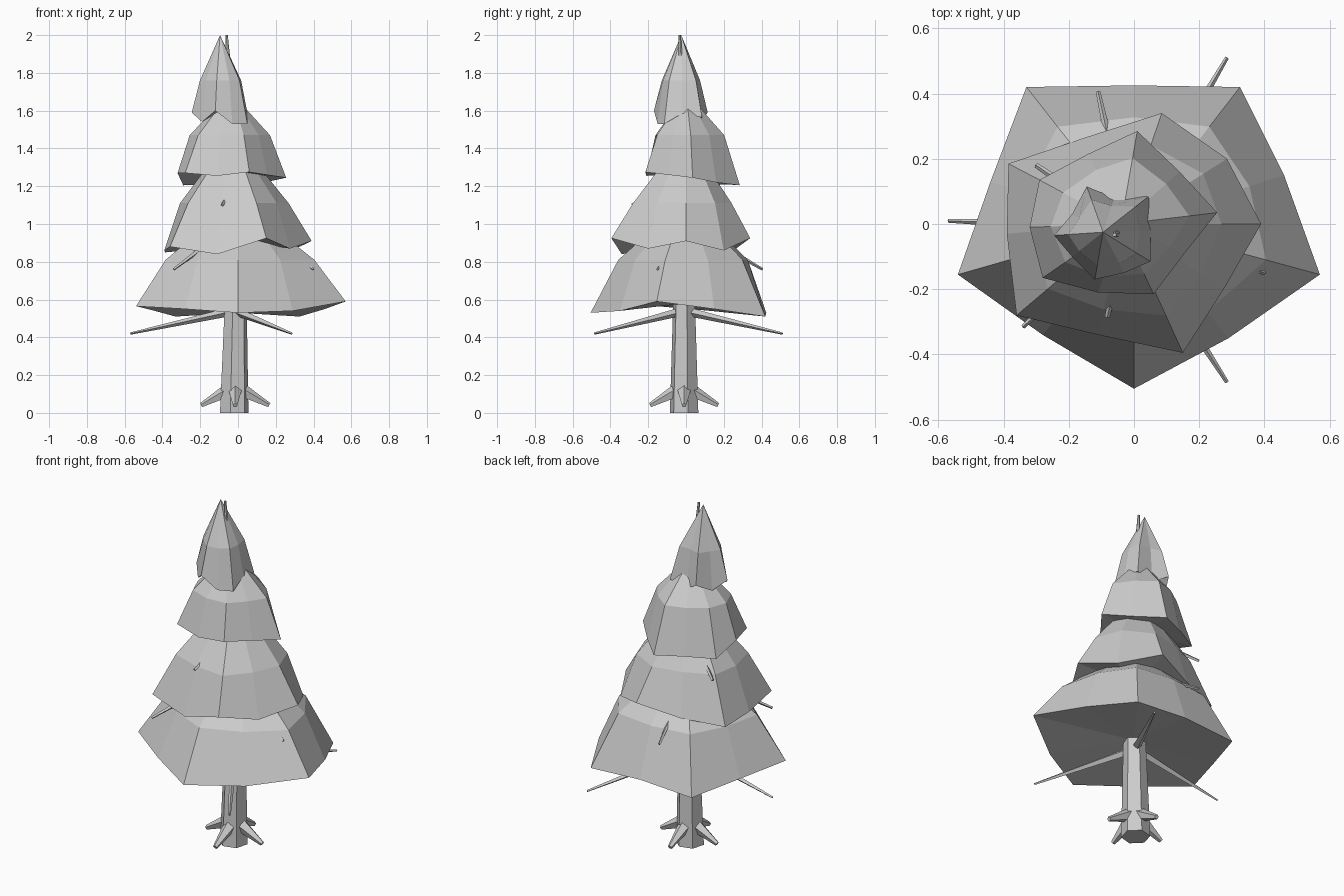
import bpy, bmesh, math
from mathutils import Vector, Matrix

cube = bpy.data.objects.get("Cube")
if cube:
    bpy.data.objects.remove(cube, do_unlink=True)

GREY = (0.6, 0.6, 0.6, 1.0)
mat = bpy.data.materials.new("plain grey")
mat.use_nodes = True
mat.diffuse_color = GREY
mat.node_tree.nodes["Principled BSDF"].inputs["Base Color"].default_value = GREY


def finish(name, bm):
    bmesh.ops.recalc_face_normals(bm, faces=bm.faces)
    mesh = bpy.data.meshes.new(name)
    bm.to_mesh(mesh)
    bm.free()
    mesh.materials.append(mat)
    obj = bpy.data.objects.new(name, mesh)
    bpy.context.collection.objects.link(obj)
    return obj


def skin(bm, lower, upper):
    n = len(lower)
    for i in range(n):
        j = (i + 1) % n
        bm.faces.new((lower[i], lower[j], upper[j], upper[i]))


def fan(bm, ring, tip):
    for i in range(len(ring)):
        bm.faces.new((ring[i], ring[(i + 1) % len(ring)], tip))


def tier(name, rim, apex, shoulder_z, under_z):
    """Ragged skirt: alternating corner and edge points, a bulging shoulder, a tip."""
    bm = bmesh.new()
    ax, ay, az = apex
    edge = [bm.verts.new(p) for p in rim]
    shoulder = []
    for i, (x, y, z) in enumerate(rim):
        k = 0.71 if i % 2 == 0 else 0.77
        shoulder.append(bm.verts.new((ax + (x - ax) * k, ay + (y - ay) * k, shoulder_z)))
    skin(bm, edge, shoulder)
    fan(bm, shoulder, bm.verts.new(apex))
    fan(bm, edge, bm.verts.new((ax, ay, under_z)))
    finish(name, bm)


def spike(name, start, end, r0, r1, sides=4):
    """Tapered stick between two points."""
    a, b = Vector(start), Vector(end)
    bm = bmesh.new()
    turn = (b - a).to_track_quat('Z', 'Y').to_matrix().to_4x4()
    bmesh.ops.create_cone(bm, cap_ends=True, segments=sides, radius1=r0, radius2=r1,
                          depth=(b - a).length,
                          matrix=Matrix.Translation((a + b) / 2) @ turn)
    finish(name, bm)


# Foliage tiers, rims listed counter-clockwise
tier("bottom_foliage",
     [(-.54, -.155, .565), (-.28, -.34, .55), (0, -.505, .53), (.29, -.35, .54),
      (.57, -.155, .59), (.46, .15, .55), (.325, .42, .51), (0, .425, .53),
      (-.33, .42, .51), (-.44, .13, .54)], (0, 0, 1.13), .81, .58)
tier("lower_middle_foliage",
     [(-.36, -.28, .88), (-.11, -.34, .84), (.15, -.395, .925), (.275, -.2, .87),
      (.39, 0, .91), (.285, .2, .86), (.085, .34, .925), (-.15, .265, .87),
      (-.385, .185, .85), (-.39, -.03, .86)], (-.03, 0, 1.48), 1.11, .92)
tier("upper_middle_foliage",
     [(-.28, -.165, 1.27), (-.11, -.21, 1.255), (.06, -.215, 1.275), (.155, -.09, 1.26),
      (.255, .035, 1.245), (.14, .16, 1.22), (.01, .285, 1.205), (-.14, .215, 1.21),
      (-.29, .135, 1.205), (-.32, -.01, 1.27)], (-.04, 0, 1.7), 1.47, 1.27)
tier("top_foliage",
     [(-.12, -.17, 1.6), (-.03, -.15, 1.53), (.05, -.115, 1.53), (.05, -.02, 1.585),
      (.045, .085, 1.565), (-.06, .08, 1.54), (-.145, .115, 1.59), (-.19, .03, 1.54),
      (-.245, -.035, 1.59), (-.19, -.1, 1.54)], (-.095, -.025, 2.0), 1.76, 1.6)

# Trunk: six-sided, tapering to a thin leader at the top
bm = bmesh.new()
rings = []
for x, y, z, r in [(-.02, -.01, 0, .078), (-.012, -.01, .58, .06),
                   (-.03, -.02, 1.5, .03), (-.06, -.033, 2.0, .006)]:
    ring = []
    for i in range(6):
        a = math.radians(15 + 60 * i)
        ring.append(bm.verts.new((x + r * math.cos(a), y + r * math.sin(a), z)))
    rings.append(ring)
for low, high in zip(rings, rings[1:]):
    skin(bm, low, high)
bm.faces.new(rings[0])
bm.faces.new(rings[-1])
finish("trunk", bm)

# Roots: four stubby spikes around the base
for i in range(4):
    d = Vector((math.cos(i * math.pi / 2), math.sin(i * math.pi / 2), 0))
    c = Vector((-.015, -.01, 0))
    spike(f"root_{i + 1}", c + d * .04 + Vector((0, 0, .115)),
          c + d * .18 + Vector((0, 0, .04)), .038, .013, 5)

# Branches: three sets of three, poking out of the foliage
branch_sets = [
    (.54, .024, .006, [(-.57, .01, .42), (.285, .51, .42), (.285, -.485, .42)]),
    (1.0, .02, .007, [(-.34, -.315, .76), (-.11, .405, .76), (.4, -.15, .76)]),
    (1.25, .018, .008, [(.215, .135, 1.1), (-.082, -.285, 1.1), (-.3, .18, 1.1)]),
]
for s, (z, r0, r1, tips) in enumerate(branch_sets):
    for t, tip in enumerate(tips):
        spike(f"branch_{s + 1}_{t + 1}", (-.02, -.01, z), tip, r0, r1)
